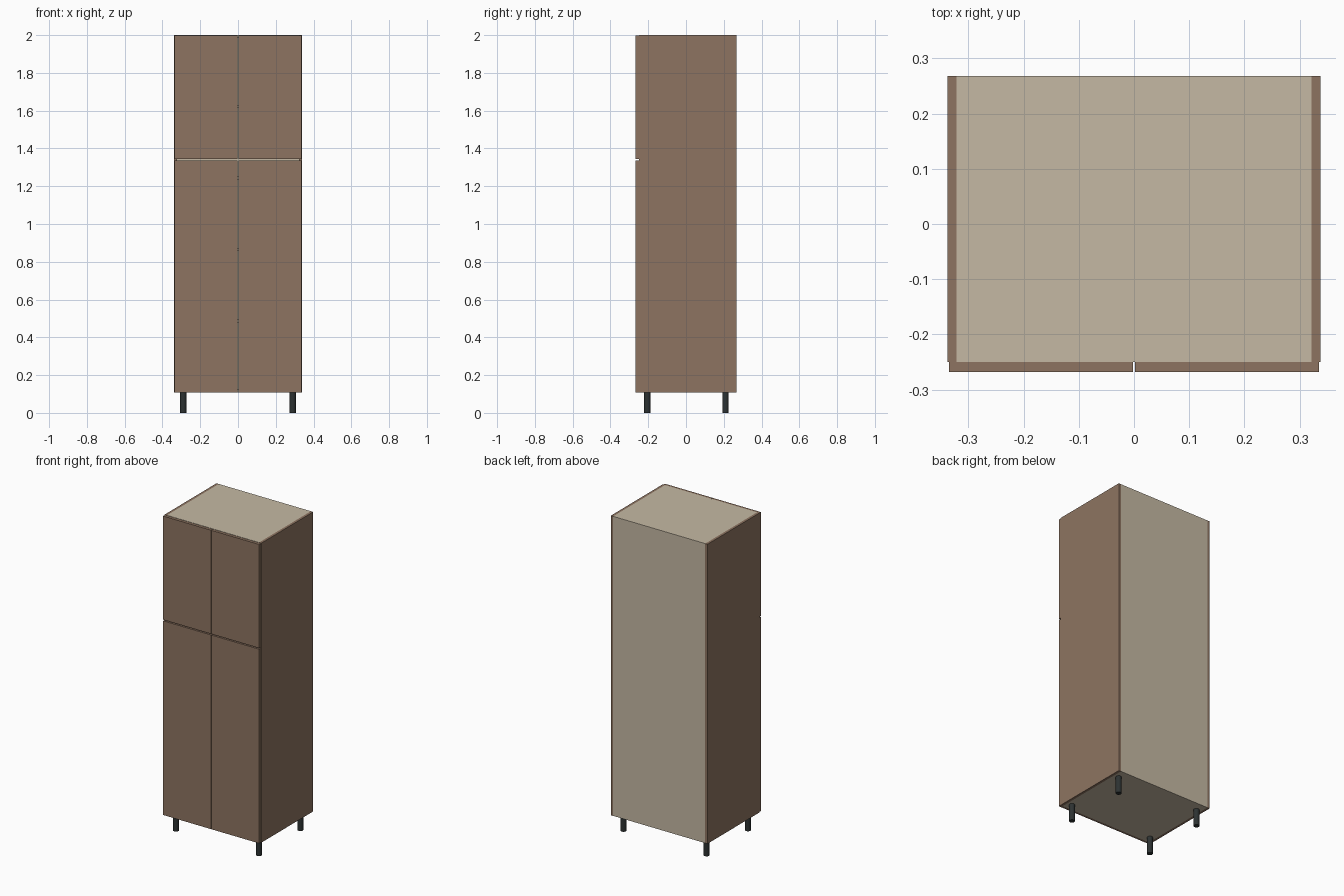
import bpy, bmesh

if "Cube" in bpy.data.objects:
    bpy.data.objects.remove(bpy.data.objects["Cube"])

def material(name, rgb):
    m = bpy.data.materials.new(name)
    m.diffuse_color = (*rgb, 1)
    m.use_nodes = True
    m.node_tree.nodes["Principled BSDF"].inputs["Base Color"].default_value = m.diffuse_color
    return m

BROWN = material("brown laminate", (0.27, 0.175, 0.12))
CREAM = material("cream board", (0.56, 0.485, 0.37))
DARK = material("dark metal", (0.026, 0.032, 0.032))

def add(name, bm, mat):
    me = bpy.data.meshes.new(name)
    bm.to_mesh(me)
    bm.free()
    me.materials.append(mat)
    ob = bpy.data.objects.new(name, me)
    bpy.context.collection.objects.link(ob)
    return ob

def box(name, x, y, z, mat):
    """Box from (min, max) ranges on each axis."""
    bm = bmesh.new()
    bmesh.ops.create_cube(bm, size=1)
    for v in bm.verts:
        v.co = [r[0] if c < 0 else r[1] for c, r in zip(v.co, (x, y, z))]
    return add(name, bm, mat)

W, IN = 0.338, 0.322            # outer and inner half width
FRONT, MID, BACK = -0.268, -0.25, 0.268
BOT, TOP, T = 0.107, 2.0, 0.016

# carcass: sides, top, bottom, back
box("left_side", (-W, -IN), (MID, BACK), (BOT, TOP), BROWN)
box("right_side", (IN, W), (MID, BACK), (BOT, TOP), BROWN)
box("top_panel", (-IN, IN), (MID, BACK), (TOP - T, TOP), CREAM)
box("bottom_panel", (-IN, IN), (MID, BACK), (BOT, BOT + T), CREAM)
box("back_panel", (-IN, IN), (BACK - 0.006, BACK), (BOT + T, TOP - T), CREAM)

# evenly spaced shelves inside
for i in range(1, 5):
    z = BOT + (TOP - BOT) * i / 5
    box(f"shelf_{i}", (-IN, IN), (MID + 0.003, BACK - 0.006), (z - T / 2, z + T / 2), CREAM)

# two pairs of doors with narrow gaps
for level, z in (("lower", (BOT + 0.002, 1.336)), ("upper", (1.343, TOP - 0.002))):
    box(f"{level}_left_door", (-0.3355, -0.0018), (FRONT, MID), z, BROWN)
    box(f"{level}_right_door", (0.0018, 0.3355), (FRONT, MID), z, BROWN)

# round legs
for side, x in (("left", -0.29), ("right", 0.29)):
    for end, y in (("front", -0.205), ("back", 0.209)):
        bm = bmesh.new()
        bmesh.ops.create_cone(bm, cap_ends=True, segments=24, radius1=0.017,
                              radius2=0.017, depth=BOT)
        bmesh.ops.translate(bm, verts=bm.verts, vec=(x, y, BOT / 2))
        leg = add(f"{end}_{side}_leg", bm, DARK)
        bpy.context.view_layer.objects.active = leg
        leg.select_set(True)
        bpy.ops.object.shade_smooth_by_angle()
        leg.select_set(False)
